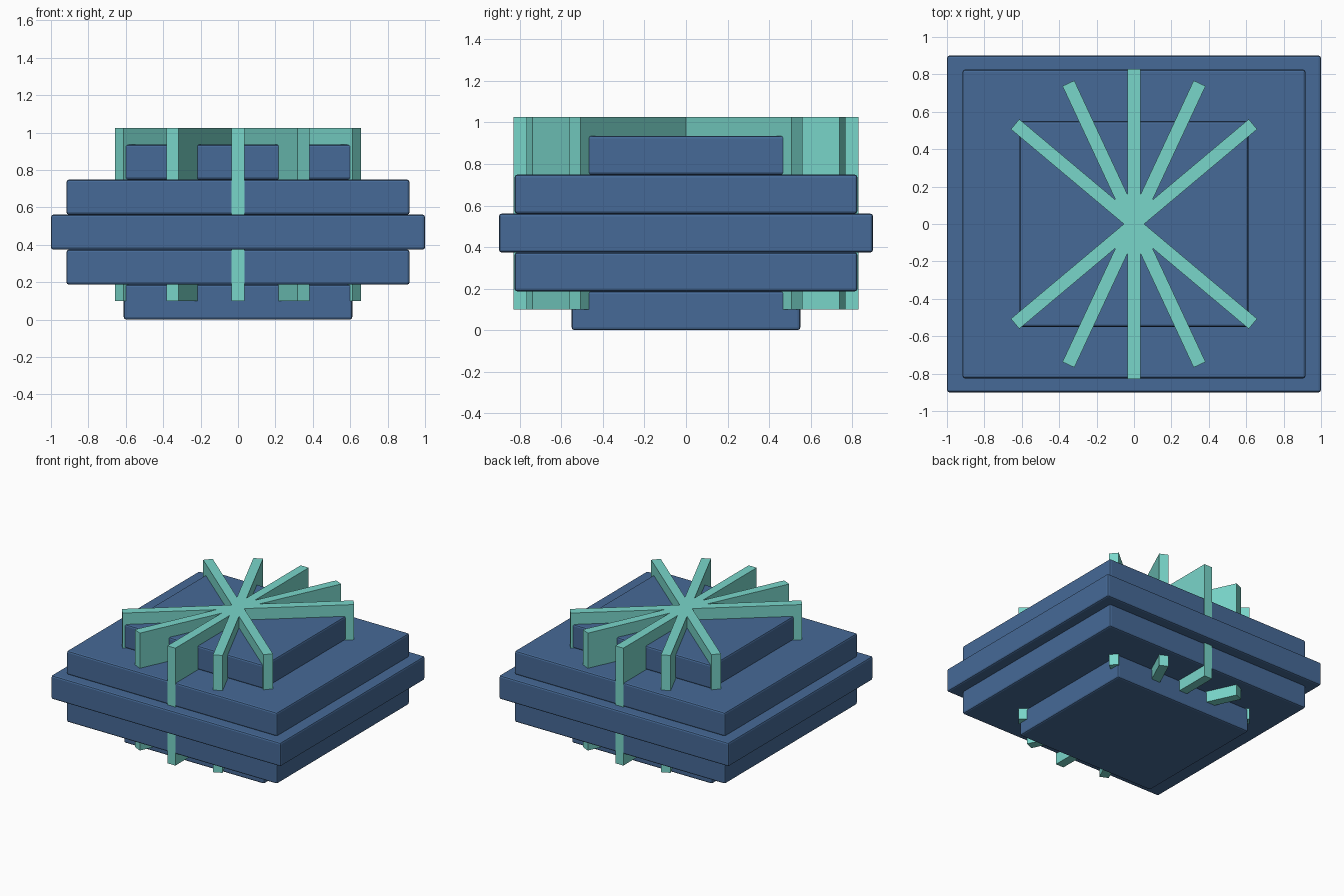
import bpy
import math

cube = bpy.data.objects.get("Cube")
if cube:
    bpy.data.objects.remove(cube, do_unlink=True)


def make_material(name, rgb):
    mat = bpy.data.materials.new(name)
    mat.use_nodes = True
    mat.diffuse_color = (*rgb, 1)
    mat.node_tree.nodes["Principled BSDF"].inputs["Base Color"].default_value = (*rgb, 1)
    return mat


blue = make_material("slate blue", (0.061, 0.144, 0.309))
teal = make_material("pale teal", (0.191, 0.672, 0.591))


def box(name, size, z_low, z_high, mat, angle=0.0):
    """Box centred on the z axis, spanning z_low to z_high."""
    bpy.ops.mesh.primitive_cube_add(size=1, location=(0, 0, (z_low + z_high) / 2),
                                    rotation=(0, 0, angle))
    obj = bpy.context.object
    obj.name = name
    obj.scale = (*size, z_high - z_low)
    bpy.ops.object.transform_apply(location=False, rotation=False, scale=True)
    obj.data.materials.append(mat)
    return obj


# Stacked slabs with softened edges, widest in the middle
LAYER = 0.187
DEPTH_RATIO = 0.9
slabs = [("bottom_slab", 0.611), ("lower_slab", 0.917), ("middle_slab", 1.0),
         ("upper_slab", 0.917), ("top_slab", 0.611)]
for i, (name, half) in enumerate(slabs):
    slab = box(name, (2 * half, 2 * half * DEPTH_RATIO),
               i * LAYER, (i + 1) * LAYER, blue)
    bevel = slab.modifiers.new("soft_edges", "BEVEL")
    bevel.width = 0.013
    bevel.segments = 2

# Upright fins crossing at the centre, fanned about the front-back axis
for i in range(5):
    box(f"fin_{i + 1}", (1.66, 0.07), 0.1, 1.025, teal, math.radians(40 + 25 * i))
